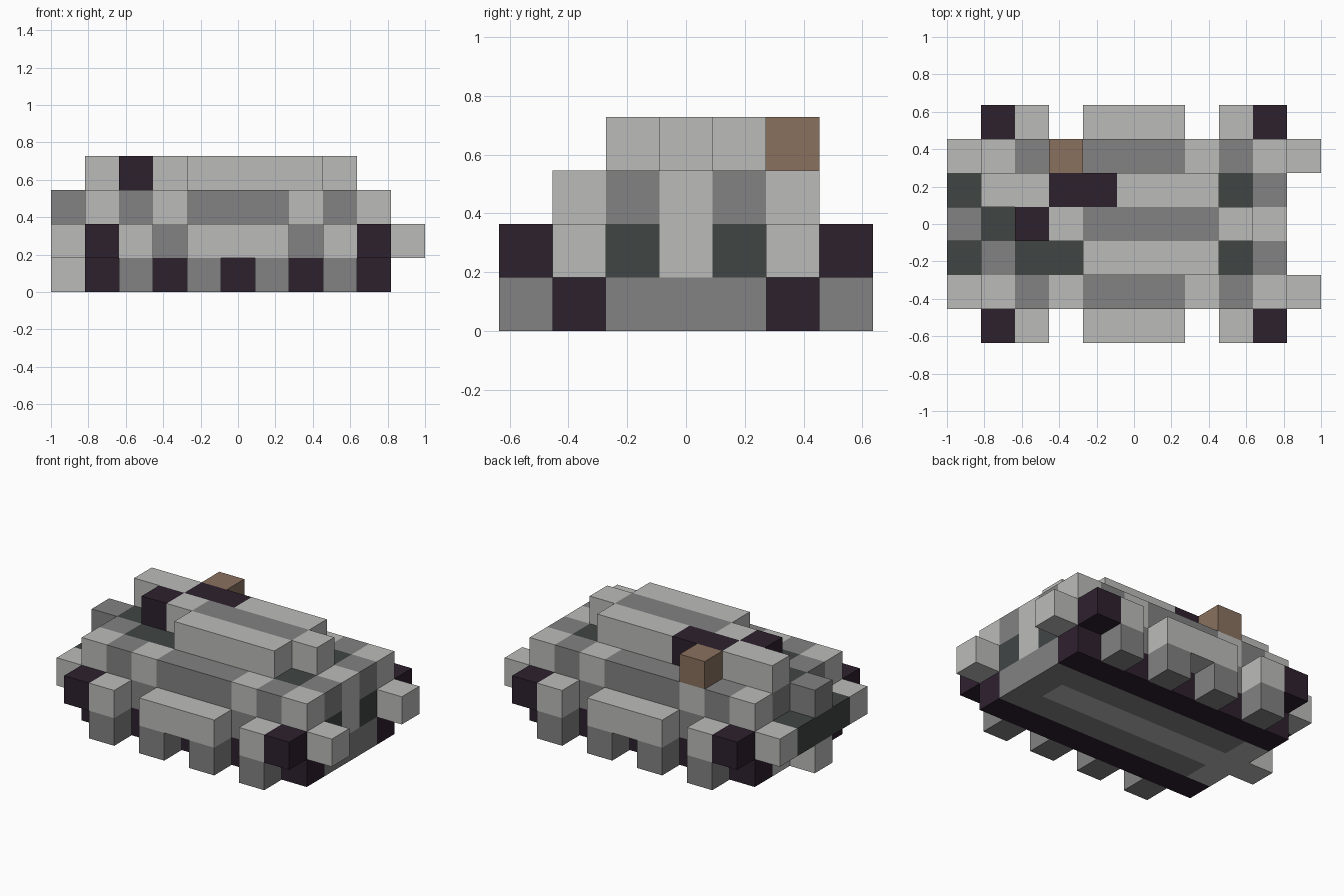
import bpy
import bmesh
from mathutils import Vector

CELL = 2 / 11  # edge length of one block

cube = bpy.data.objects.get("Cube")
if cube:
    bpy.data.objects.remove(cube, do_unlink=True)


def make_material(name, rgb):
    mat = bpy.data.materials.new(name)
    mat.use_nodes = True
    color = (*rgb, 1.0)
    mat.diffuse_color = color
    shader = mat.node_tree.nodes["Principled BSDF"]
    shader.inputs["Base Color"].default_value = color
    shader.inputs["Roughness"].default_value = 0.9
    return mat


light = make_material("light grey", (0.50, 0.50, 0.49))
grey = make_material("mid grey", (0.223, 0.223, 0.223))
dark = make_material("dark plum", (0.027, 0.015, 0.027))
slate = make_material("slate", (0.051, 0.061, 0.06))
brown = make_material("brown", (0.254, 0.165, 0.114))


def add_box(bm, x_span, y_span, layer):
    """Box covering whole blocks, counted from the centre block."""
    low = Vector((x_span[0] - 0.5, y_span[0] - 0.5, layer)) * CELL
    high = Vector((x_span[1] + 0.5, y_span[1] + 0.5, layer + 1)) * CELL
    verts = bmesh.ops.create_cube(bm, size=1)["verts"]
    for v in verts:
        v.co = Vector(h if c > 0 else l for c, l, h in zip(v.co, low, high))


def part(name, mat, layer, x_spans, y_span, mirror=False):
    """One part: a row of boxes on a layer, optionally on both sides."""
    bm = bmesh.new()
    for span in x_spans:
        add_box(bm, span, y_span, layer)
        if mirror:
            add_box(bm, span, (-y_span[1], -y_span[0]), layer)
    mesh = bpy.data.meshes.new(name)
    bm.to_mesh(mesh)
    bm.free()
    mesh.materials.append(mat)
    obj = bpy.data.objects.new(name, mesh)
    bpy.context.collection.objects.link(obj)
    return obj


def singles(*cells):
    return [(c, c) for c in cells]


MIDDLE, BODY = (0, 0), (-1, 1)
SIDE, DECK, SKIRT = (-1, -1), (-2, -2), (-3, -3)

# Running gear and underside
part("tracks", dark, 0, [(-4, 4)], DECK, mirror=True)
part("wheels", grey, 0, singles(-3, -1, 1, 3), SKIRT, mirror=True)
part("belly_keel", light, 0, [(-5, 3)], MIDDLE)
part("belly_panels", grey, 0, [(-3, 3)], SIDE, mirror=True)
part("belly_corners", light, 0, singles(-4), SIDE, mirror=True)
part("belly_end", grey, 0, singles(4), BODY)

# Lower hull
part("hull_core", grey, 1, [(-4, 3)], BODY)
part("hull_end_window", slate, 1, singles(-5), BODY)
part("hull_side_windows", slate, 1, singles(4), SIDE, mirror=True)
part("hull_end_post", light, 1, singles(4), MIDDLE)
part("hull_sides", light, 1, [(-5, -3), (-1, 1), (3, 5)], DECK, mirror=True)
part("hull_side_recesses", grey, 1, singles(-2, 2), DECK, mirror=True)
part("side_skirts", light, 1, [(-3, -3), (-1, 1), (3, 3)], SKIRT, mirror=True)
part("corner_guards", dark, 1, singles(-4, 4), SKIRT, mirror=True)

# Upper deck
part("deck_blocks", light, 2, singles(-4, -2, 2, 4), DECK, mirror=True)
part("deck_panels", grey, 2, [(-3, -3), (-1, 1), (3, 3)], DECK, mirror=True)
part("deck_corners", grey, 2, singles(-4, 4), SIDE, mirror=True)
part("deck_windows", slate, 2, [(-3, -2), (3, 3)], SIDE, mirror=True)
part("deck_core", grey, 2, [(-1, 2)], BODY)
part("deck_spine", grey, 2, [(-3, -2), (3, 3)], MIDDLE)
part("deck_hatch", slate, 2, singles(-4), MIDDLE)
part("deck_nose", grey, 2, singles(-5), MIDDLE)
part("deck_tail", light, 2, singles(4), MIDDLE)

# Raised roof
part("roof_front", light, 3, [(-1, 2)], SIDE)
part("roof_spine", grey, 3, [(-1, 2)], MIDDLE)
part("roof_spine_ends", light, 3, singles(-2, 3), MIDDLE)
part("roof_port", dark, 3, singles(-3), MIDDLE)
part("roof_back", light, 3, [(-4, -3), (0, 2)], (1, 1))
part("roof_back_vent", dark, 3, [(-2, -1)], (1, 1))
part("roof_crate", brown, 3, singles(-2), (2, 2))
